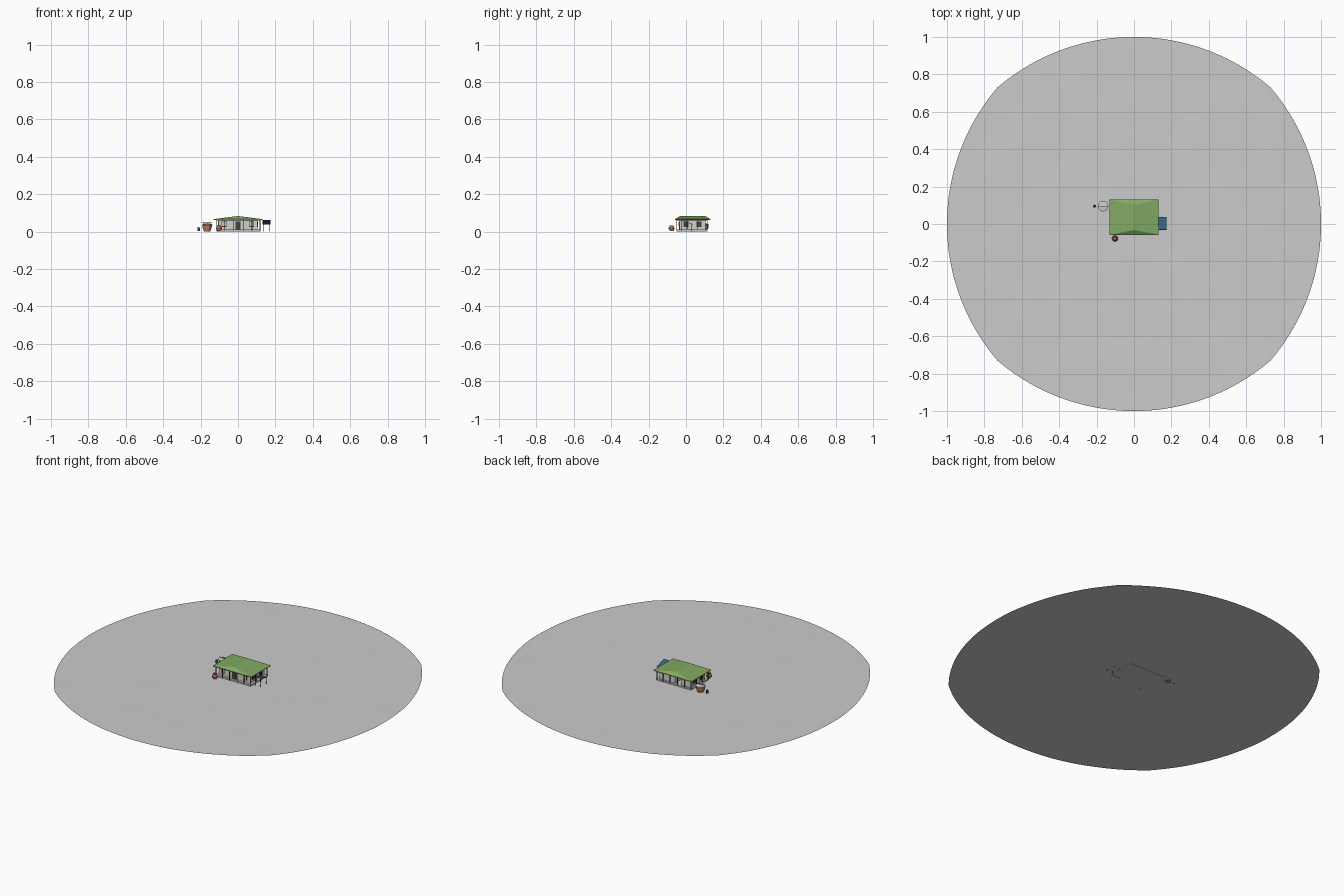
import bpy, bmesh, math
from mathutils import Vector, noise

if "Cube" in bpy.data.objects:
    bpy.data.objects.remove(bpy.data.objects["Cube"])

G = 0.004  # ground level


def material(name, rgb):
    m = bpy.data.materials.new(name)
    m.diffuse_color = (*rgb, 1)
    m.use_nodes = True
    m.node_tree.nodes["Principled BSDF"].inputs["Base Color"].default_value = m.diffuse_color
    return m


GREEN = material("roof green", (0.22, 0.40, 0.12))
BLUE = material("panel blue", (0.03, 0.12, 0.22))
CLAY = material("clay", (0.55, 0.22, 0.12))
DARK = material("dark timber", (0.06, 0.05, 0.05))
WALL = material("plaster", (0.65, 0.63, 0.58))


def make(name, bm, mat=None):
    bmesh.ops.recalc_face_normals(bm, faces=bm.faces)
    me = bpy.data.meshes.new(name)
    bm.to_mesh(me)
    bm.free()
    ob = bpy.data.objects.new(name, me)
    bpy.context.collection.objects.link(ob)
    if mat:
        me.materials.append(mat)
    return ob


def boxes(name, spans, mat=None):
    """One object from (x0, x1, y0, y1, z0, z1) boxes."""
    bm = bmesh.new()
    for x0, x1, y0, y1, z0, z1 in spans:
        vs = bmesh.ops.create_cube(bm, size=1)["verts"]
        for v in vs:
            v.co = Vector(((x0 + x1) / 2 + v.co.x * (x1 - x0),
                           (y0 + y1) / 2 + v.co.y * (y1 - y0),
                           (z0 + z1) / 2 + v.co.z * (z1 - z0)))
    return make(name, bm, mat)


def lathe(name, x, y, profile, mat=None, n=20):
    bm = bmesh.new()
    rings = [[bm.verts.new((x + r * math.cos(2 * math.pi * i / n),
                            y + r * math.sin(2 * math.pi * i / n), z))
              for i in range(n)] for r, z in profile]
    for a, b in zip(rings, rings[1:]):
        for i in range(n):
            j = (i + 1) % n
            bm.faces.new((a[i], a[j], b[j], b[i]))
    bm.faces.new(rings[0])
    bm.faces.new(rings[-1])
    ob = make(name, bm, mat)
    ob.data.shade_smooth()
    ob.data.set_sharp_from_angle(angle=math.radians(40))
    return ob


# Ground: square grid bulged so each side becomes a shallow arc
bm = bmesh.new()
bmesh.ops.create_grid(bm, x_segments=64, y_segments=64, size=1)
c, s = 0.73, 0.27
R = (c * c + s * s) / (2 * s)
half = math.asin(c / R)
for v in bm.verts:
    u, w = v.co.x, v.co.y
    bulge = lambda t: R * math.cos(t * half) - (R - 1) - c
    arc = lambda t: R * math.sin(t * half)
    x = c * u + u * bulge(w) + (arc(u) - c * u) * abs(w)
    y = c * w + w * bulge(u) + (arc(w) - c * w) * abs(u)
    v.co = (x, y, G + 0.001 * noise.noise((x * 6, y * 6, 0)))
ground = make("ground_plate", bm)
ground.data.shade_smooth()

# Floor plinth, and walls with an alcove open to the back
boxes("plinth", [(-0.115, 0.12, -0.05, 0.115, 0, 0.012)])
boxes("walls", [(-0.105, -0.04, -0.035, 0.105, 0.012, 0.066),
                (0.0, 0.105, -0.035, 0.105, 0.012, 0.066),
                (-0.04, 0.0, -0.035, 0.04, 0.012, 0.066)], WALL)

# Timber posts and rails around the veranda
posts, t = [], 0.0018
for x in (-0.113, -0.07, -0.022, 0.03, 0.075, 0.118):
    posts.append((x - t, x + t, -0.052, -0.048, G, 0.066))
    posts.append((x - t, x + t, 0.112, 0.116, G, 0.066))
for x in (-0.113, 0.118):
    for y in (0.005, 0.06):
        posts.append((x - t, x + t, y - t, y + t, G, 0.066))
    posts.append((x - t, x + t, -0.05, 0.114, 0.059, 0.063))
for y in (-0.05, 0.114):
    posts.append((-0.113, 0.118, y - t, y + t, 0.059, 0.063))
boxes("veranda_posts", posts, DARK)

# Windows on front and sides, front door
frames, panes = [], []
for x in (-0.075, 0.072):
    frames.append((x - 0.013, x + 0.013, -0.038, -0.034, 0.026, 0.054))
    panes.append((x - 0.010, x + 0.010, -0.039, -0.034, 0.029, 0.051))
for side in (-1, 1):
    for y in (0.0, 0.07):
        a, b = sorted((side * 0.104, side * 0.108))
        frames.append((a, b, y - 0.013, y + 0.013, 0.026, 0.054))
boxes("window_frames", frames, DARK)
boxes("window_panes", panes)
boxes("front_door", [(-0.014, 0.014, -0.038, -0.034, 0.012, 0.054)], DARK)

# Low hipped roof with its ridge running front to back
bm = bmesh.new()
lo, hi = [[bm.verts.new((x, y, z)) for x, y in
           ((-0.13, -0.058), (0.13, -0.058), (0.13, 0.13), (-0.13, 0.13))]
          for z in (0.063, 0.067)]
f, b = bm.verts.new((0, -0.032, 0.084)), bm.verts.new((0, 0.102, 0.084))
bm.faces.new(lo)
for i in range(4):
    j = (i + 1) % 4
    bm.faces.new((lo[i], lo[j], hi[j], hi[i]))
bm.faces.new((hi[0], hi[1], f))
bm.faces.new((hi[1], hi[2], b, f))
bm.faces.new((hi[2], hi[3], b))
bm.faces.new((hi[3], hi[0], f, b))
make("roof", bm, GREEN)

# Tilted blue panel on posts at the right
panel = boxes("tilted_panel", [(-0.021, 0.021, -0.036, 0.036, -0.001, 0.001)], BLUE)
panel.location = (0.152, 0.003, 0.051)
panel.rotation_euler.x = math.radians(-19)
boxes("panel_posts", [(x - t / 1.5, x + t / 1.5, y - t / 1.5, y + t / 1.5, 0, z)
                      for x in (0.134, 0.17)
                      for y, z in ((-0.026, 0.060), (0.03, 0.041))], DARK)

# Round tank with a grey lid, small bucket, and clay pot
lathe("round_tank", -0.165, 0.095,
      [(0.017, 0), (0.02, 0.012), (0.025, 0.022), (0.025, 0.034), (0.021, 0.038)], CLAY)
lathe("tank_lid", -0.165, 0.095, [(0.028, 0.038), (0.028, 0.041), (0.012, 0.044)])
boxes("tank_handle", [(-0.192, -0.138, 0.094, 0.096, 0.046, 0.048),
                      (-0.166, -0.164, 0.094, 0.096, 0.042, 0.048)], DARK)
lathe("bucket", -0.21, 0.095, [(0.006, 0.003), (0.008, 0.022), (0.006, 0.022), (0.005, 0.006)], BLUE, 12)
lathe("clay_pot", -0.102, -0.077,
      [(0.008, 0.003), (0.015, 0.012), (0.016, 0.020), (0.010, 0.029),
       (0.012, 0.034), (0.009, 0.034), (0.007, 0.028)], CLAY)
